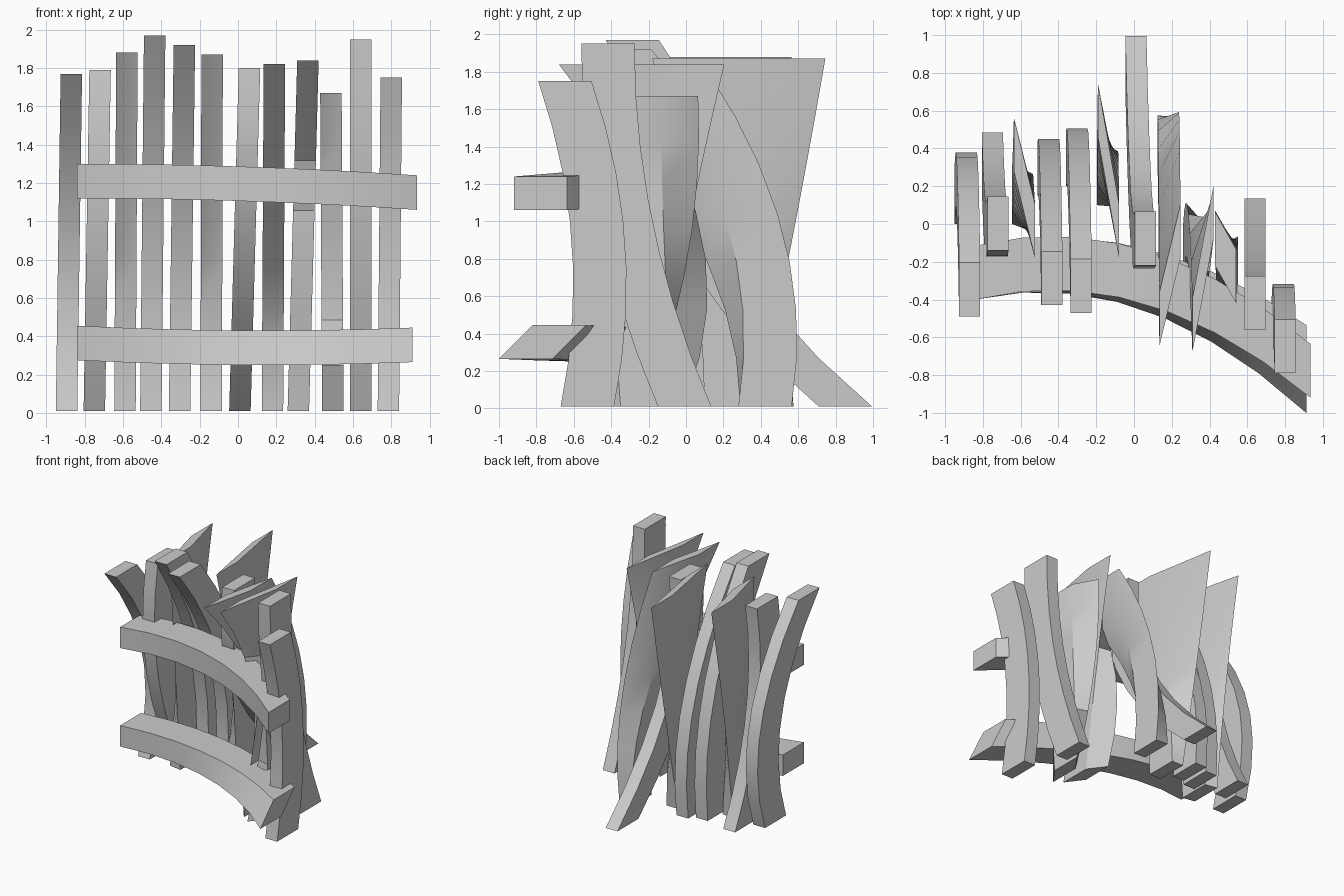
import bpy
import bmesh
import math

cube = bpy.data.objects.get("Cube")
if cube:
    bpy.data.objects.remove(cube, do_unlink=True)

wood = bpy.data.materials.new("weathered_grey")
wood.use_nodes = True
GREY = (0.6, 0.6, 0.6, 1)
wood.diffuse_color = GREY
wood.node_tree.nodes["Principled BSDF"].inputs["Base Color"].default_value = GREY

DEPTH = 0.285
STEPS = 7


def bow(points, t):
    """Smooth bend through a start, middle and end value."""
    a, m, b = points
    return a * (1 - t) * (1 - 2 * t) + 4 * m * t * (1 - t) + b * t * (2 * t - 1)


def sweep(name, section):
    """Loft a four-cornered section along t = 0..1 and cap both ends."""
    bm = bmesh.new()
    rings = [[bm.verts.new(p) for p in section(i / STEPS)] for i in range(STEPS + 1)]
    for r, s in zip(rings, rings[1:]):
        for k in range(4):
            n = (k + 1) % 4
            bm.faces.new((r[k], r[n], s[n], s[k]))
    bm.faces.new(rings[0])
    bm.faces.new(rings[-1])
    bmesh.ops.recalc_face_normals(bm, faces=bm.faces)
    mesh = bpy.data.meshes.new(name)
    bm.to_mesh(mesh)
    bm.free()
    mesh.materials.append(wood)
    ob = bpy.data.objects.new(name, mesh)
    bpy.context.collection.objects.link(ob)
    bpy.ops.object.select_all(action='DESELECT')
    ob.select_set(True)
    bpy.context.view_layer.objects.active = ob
    bpy.ops.object.shade_smooth_by_angle(angle=math.radians(30))


def plank(name, x_foot, x_top, height, left, right=None):
    """Upright board; left and right give the front edge at foot, middle, top."""
    right = right or left

    def section(t):
        x = x_foot + (x_top - x_foot) * t
        z = 0.01 + (height - 0.01) * t
        yl, yr = bow(left, t), bow(right, t)
        return ((x - 0.056, yl, z), (x + 0.056, yr, z),
                (x + 0.056, yr + DEPTH, z), (x - 0.056, yl + DEPTH, z))
    sweep(name, section)


def rail(name, x_end, base, low, high):
    """Cross bar; low and high give the front edge of its lower and upper side."""
    def section(t):
        x = -0.84 + (x_end + 0.84) * t
        z, yl, yh = bow(base, t), bow(low, t), bow(high, t)
        return ((x, yl, z), (x, yl + DEPTH, z),
                (x, yh + DEPTH, z + 0.18), (x, yh, z + 0.18))
    sweep(name, section)


# Upright boards, some bowed and some twisted
boards = [
    (-0.895, -0.87, 1.77, (0.0, 0.04, -0.49)),
    (-0.75, -0.72, 1.79, (0.2, -0.13, -0.14)),
    (-0.59, -0.58, 1.88, (0.0, 0.12, 0.28), (-0.02, -0.1, -0.18)),
    (-0.455, -0.435, 1.97, (0.15, 0.06, -0.43)),
    (-0.305, -0.28, 1.92, (0.2, 0.1, -0.47)),
    (-0.14, -0.135, 1.87, (0.1, 0.29, 0.46), (0.1, 0.02, -0.18)),
    (0.01, 0.06, 1.8, (0.71, -0.06, -0.22)),
    (0.18, 0.19, 1.82, (0.29, 0.05, -0.65), (0.28, 0.24, -0.18)),
    (0.315, 0.365, 1.84, (-0.3, -0.2, -0.68), (-0.45, -0.28, -0.08)),
    (0.495, 0.485, 1.67, (-0.5, -0.27, -0.22), (-0.35, -0.4, -0.42)),
    (0.64, 0.64, 1.95, (-0.15, -0.46, -0.56)),
    (0.785, 0.8, 1.75, (-0.67, -0.61, -0.79)),
]
for i, data in enumerate(boards, 1):
    plank(f"fence_board_{i}", *data)

# Curved cross bars along the front
rail("upper_rail", 0.935, (1.12, 1.105, 1.06), (-0.4, -0.42, -0.92), (-0.4, -0.42, -0.92))
rail("lower_rail", 0.912, (0.275, 0.25, 0.265), (-0.4, -0.45, -1.0), (-0.4, -0.41, -0.82))
